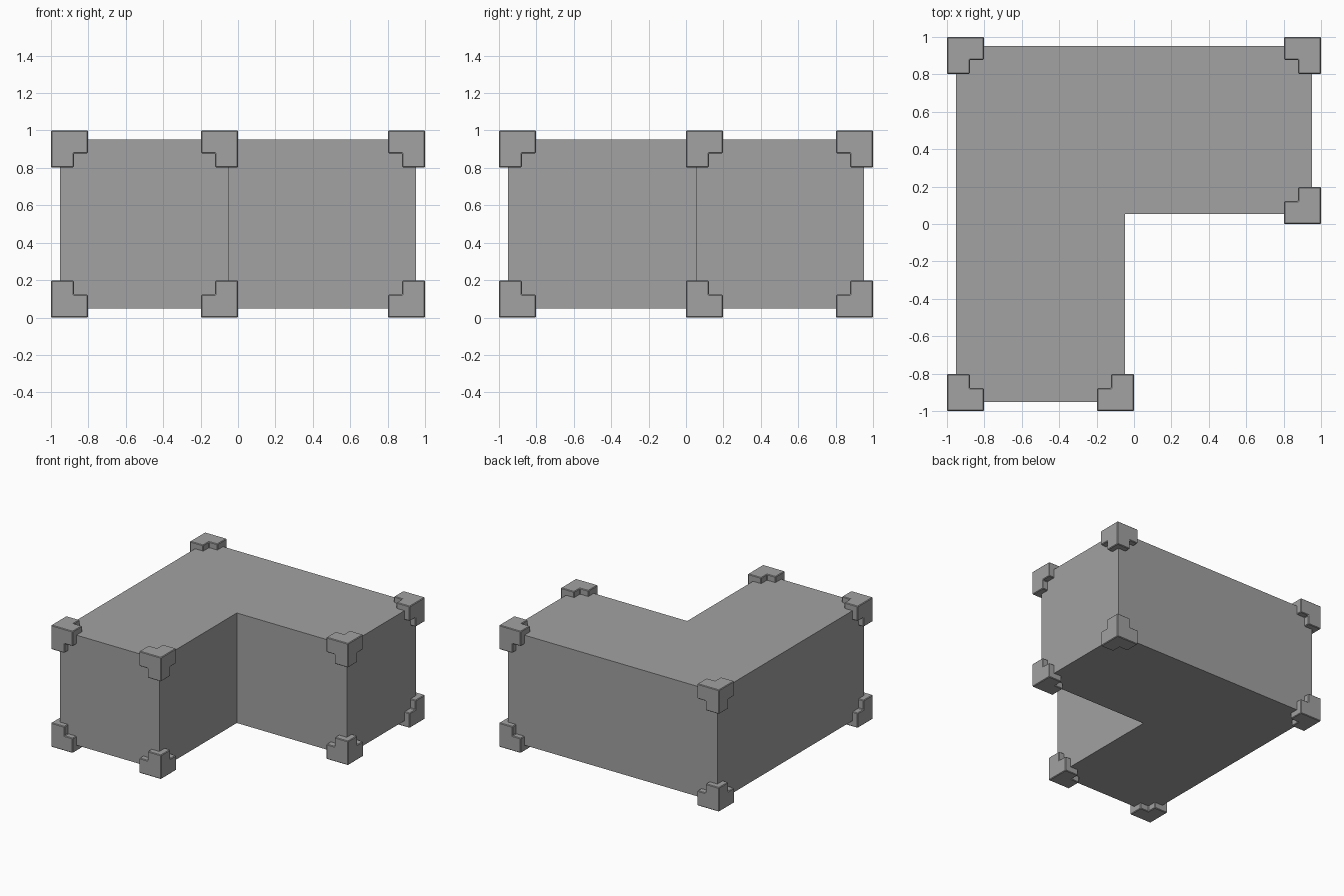
import bpy, bmesh
from mathutils import Vector

if "Cube" in bpy.data.objects:
    bpy.data.objects.remove(bpy.data.objects["Cube"], do_unlink=True)

# Plain grey shared by every part
grey = bpy.data.materials.new("plain_grey")
grey.use_nodes = True
colour = (0.36, 0.36, 0.36, 1)
grey.diffuse_color = colour
grey.node_tree.nodes["Principled BSDF"].inputs["Base Color"].default_value = colour

INSET = 0.048   # body surface behind the bracket surface
CORE, ARM = 0.122, 0.076


def finish(name, bm):
    bmesh.ops.recalc_face_normals(bm, faces=bm.faces)
    mesh = bpy.data.meshes.new(name)
    bm.to_mesh(mesh)
    bm.free()
    mesh.materials.append(grey)
    obj = bpy.data.objects.new(name, mesh)
    bpy.context.collection.objects.link(obj)
    return obj


# L-shaped body
def build_body():
    e = 1 - INSET
    outline = [(-e, -e), (-INSET, -e), (-INSET, INSET + 0.005),
               (e, INSET + 0.005), (e, e), (-e, e)]
    bm = bmesh.new()
    base = bm.faces.new([bm.verts.new((x, y, INSET)) for x, y in outline])
    top = bmesh.ops.extrude_face_region(bm, geom=[base], use_keep_orig=True)["geom"]
    bmesh.ops.translate(bm, vec=(0, 0, 1 - 2 * INSET),
                        verts=[v for v in top if isinstance(v, bmesh.types.BMVert)])
    finish("body", bm)


# Three-armed bracket: a core cube with an arm extruded along each inward axis
def build_bracket(name, corner, inward):
    bm = bmesh.new()
    bmesh.ops.create_cube(bm, size=CORE)
    bmesh.ops.translate(bm, vec=(CORE / 2,) * 3, verts=bm.verts)
    bm.normal_update()
    for face in [f for f in bm.faces if sum(f.normal) > 0.5]:
        direction = face.normal.copy()
        arm = bmesh.ops.extrude_discrete_faces(bm, faces=[face])["faces"][0]
        bmesh.ops.translate(bm, vec=direction * ARM, verts=arm.verts)
    bmesh.ops.scale(bm, vec=Vector(inward), verts=bm.verts)
    bmesh.ops.translate(bm, vec=Vector(corner), verts=bm.verts)
    obj = finish(name, bm)
    bevel = obj.modifiers.new("soft_edges", "BEVEL")
    bevel.width = 0.005
    bevel.segments = 1


build_body()
corners = {
    "front_right": (-1, -1, 1, 1),
    "front_left": (0, -1, -1, 1),
    "middle_left": (1, 0, -1, 1),
    "back_left": (1, 1, -1, -1),
    "back_right": (-1, 1, 1, -1),
}
for label, (x, y, dx, dy) in corners.items():
    build_bracket(label + "_lower_bracket", (x, y, 0), (dx, dy, 1))
    build_bracket(label + "_upper_bracket", (x, y, 1), (dx, dy, -1))
